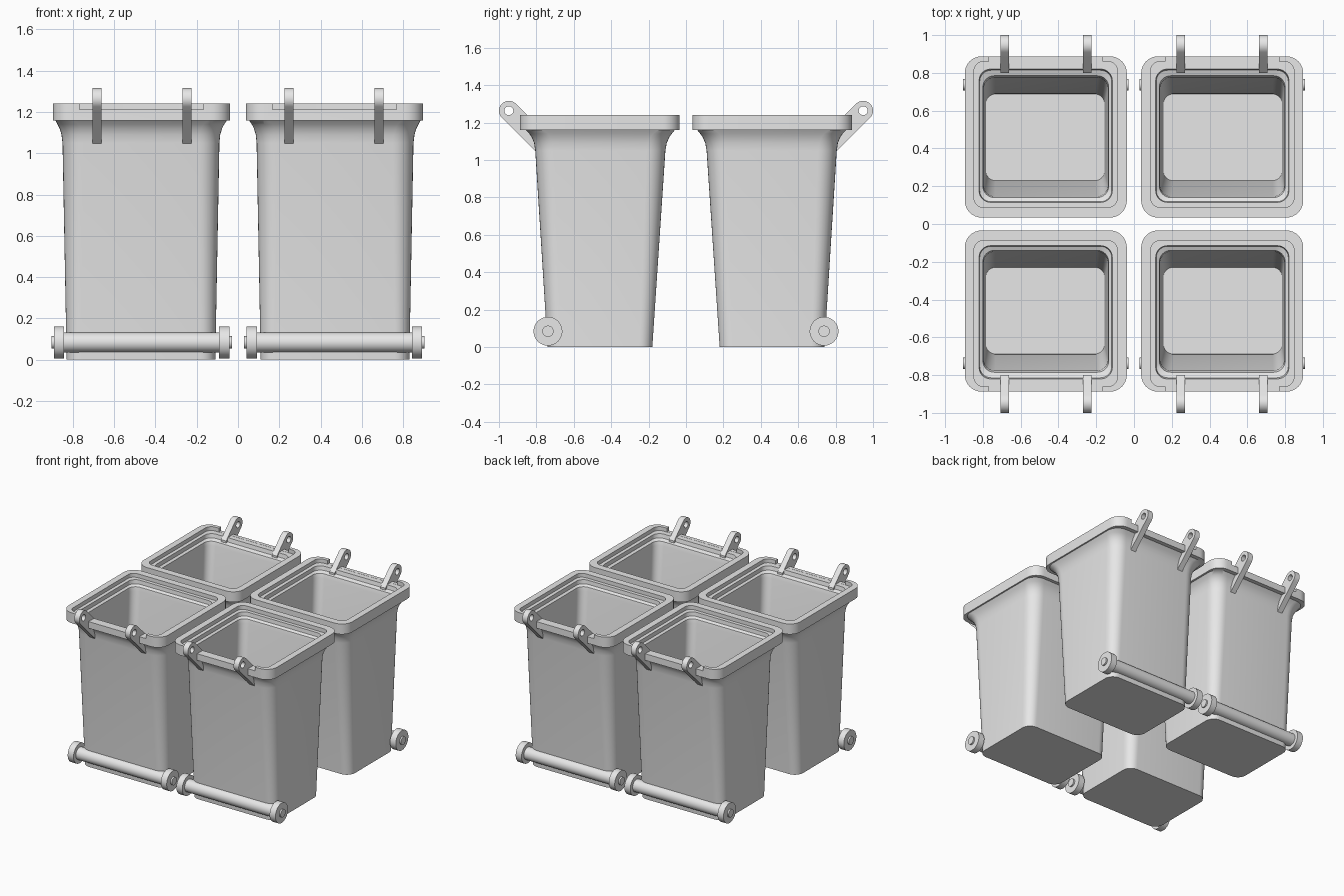
import bpy, bmesh, math
from mathutils import Matrix, Vector

if "Cube" in bpy.data.objects:
    bpy.data.objects.remove(bpy.data.objects["Cube"])

grey = bpy.data.materials.new("grey_plastic")
grey.diffuse_color = (0.8, 0.8, 0.8, 1)
grey.use_nodes = True
grey.node_tree.nodes["Principled BSDF"].inputs["Base Color"].default_value = grey.diffuse_color


def finish(name, bm, mirror=True, angle=38):
    """Turn a bmesh into an object, smooth it by angle and mirror it to all four bins."""
    bmesh.ops.recalc_face_normals(bm, faces=bm.faces)
    for f in bm.faces:
        f.smooth = mirror
    for e in bm.edges:
        e.smooth = e.calc_face_angle(0) < math.radians(angle)
    me = bpy.data.meshes.new(name)
    bm.to_mesh(me)
    bm.free()
    me.materials.append(grey)
    ob = bpy.data.objects.new(name, me)
    bpy.context.collection.objects.link(ob)
    if mirror:
        add_mirror(ob)
    return ob


def add_mirror(ob):
    mod = ob.modifiers.new("four_bins", 'MIRROR')
    mod.use_axis = (True, True, False)
    mod.use_mirror_merge = False


def rounded_ring(bm, x0, x1, y0, y1, z, r, steps=8):
    """Rounded rectangle of vertices at height z."""
    verts = []
    corners = [(x1 - r, y1 - r), (x0 + r, y1 - r), (x0 + r, y0 + r), (x1 - r, y0 + r)]
    for i, (cx, cy) in enumerate(corners):
        for k in range(steps + 1):
            a = math.pi / 2 * (i + k / steps)
            verts.append(bm.verts.new((cx + r * math.cos(a), cy + r * math.sin(a), z)))
    return verts


def bridge(bm, a, b):
    n = len(a)
    for i in range(n):
        j = (i + 1) % n
        bm.faces.new((a[i], a[j], b[j], b[i]))


# Bin shell: x0, x1, y0 (hinge side), y1, z, corner radius
shell = [
    (0.110, 0.830, -0.740, -0.180, 0.00, 0.07),   # foot
    (0.090, 0.850, -0.806, -0.110, 1.05, 0.10),   # wall top
    (0.086, 0.855, -0.812, -0.103, 1.09, 0.10),   # flare
    (0.077, 0.864, -0.824, -0.090, 1.12, 0.10),
    (0.067, 0.874, -0.838, -0.076, 1.14, 0.10),
    (0.053, 0.885, -0.856, -0.060, 1.16, 0.09),
    (0.038, 0.896, -0.888, -0.034, 1.16, 0.09),   # rim
    (0.038, 0.896, -0.888, -0.034, 1.24, 0.09),
    (0.088, 0.847, -0.860, -0.088, 1.24, 0.05),   # lip
    (0.088, 0.847, -0.860, -0.088, 1.21, 0.05),
    (0.115, 0.820, -0.820, -0.115, 1.21, 0.06),   # upper shelf
    (0.118, 0.817, -0.814, -0.118, 1.18, 0.06),
    (0.134, 0.800, -0.785, -0.140, 1.17, 0.06),   # lower shelf
    (0.138, 0.796, -0.776, -0.146, 1.14, 0.06),
    (0.156, 0.784, -0.688, -0.230, 0.04, 0.05),   # inner floor
]
bm = bmesh.new()
rings = [rounded_ring(bm, *s) for s in shell]
for a, b in zip(rings, rings[1:]):
    bridge(bm, a, b)
bm.faces.new(rings[0])
bm.faces.new(rings[-1])
body = finish("bin_body", bm, mirror=False)
for p in body.data.polygons:
    p.use_smooth = True

# Lowered part of the lip between the hinges
bm = bmesh.new()
bmesh.ops.create_cube(bm, size=1, matrix=Matrix.Translation((0.467, -0.90, 1.261))
                      @ Matrix.Diagonal((0.60, 0.10, 0.10, 1)))
cutter = finish("lip_notch_cutter", bm, mirror=False)
cutter.hide_render = True
cutter.hide_viewport = True
cut = body.modifiers.new("lip_notch", 'BOOLEAN')
cut.operation = 'DIFFERENCE'
cut.solver = 'EXACT'
cut.object = cutter
add_mirror(body)


# Axle, wheels and hubs
def rod(name, x0, x1, radius):
    bm = bmesh.new()
    m = Matrix.Translation(((x0 + x1) / 2, -0.738, 0.084)) @ Matrix.Rotation(math.pi / 2, 4, 'Y')
    bmesh.ops.create_cone(bm, cap_ends=True, segments=40, radius1=radius, radius2=radius,
                          depth=x1 - x0, matrix=m)
    finish(name, bm)


rod("axle_housing", 0.085, 0.848, 0.048)
rod("axle", 0.030, 0.904, 0.030)
rod("inner_wheel", 0.042, 0.092, 0.077)
rod("outer_wheel", 0.842, 0.892, 0.077)


# Hinge lugs: round eye with a slanted arm running into the rim
def hinge(name, x, half=0.022):
    eye, radius, hole = Vector((-0.947, 1.263)), 0.053, 0.024
    polar = lambda a, r: eye + Vector((math.cos(a), math.sin(a))) * r
    angles = [math.pi / 4 + math.pi * i / 16 for i in range(17)]
    outer = [polar(a, radius) for a in angles]
    low, high = Vector((-0.80, 1.041)), Vector((-0.80, 1.191))
    s, e = outer[-1], outer[0]
    outer += [s.lerp(low, 0.15), s.lerp(low, 0.35), low, high, e.lerp(high, 0.6), e.lerp(high, 0.25)]
    angles += [math.pi * (1.25 + (i + 1) / 7) for i in range(6)]
    inner = [polar(a, hole) for a in angles]
    bm = bmesh.new()
    loops = [[bm.verts.new((x + dx, p.x, p.y)) for p in pts]
             for pts, dx in ((outer, -half), (outer, half), (inner, half), (inner, -half))]
    for i in range(4):
        bridge(bm, loops[i], loops[(i + 1) % 4])
    finish(name, bm)


hinge("inner_hinge_lug", 0.248)
hinge("outer_hinge_lug", 0.684)
